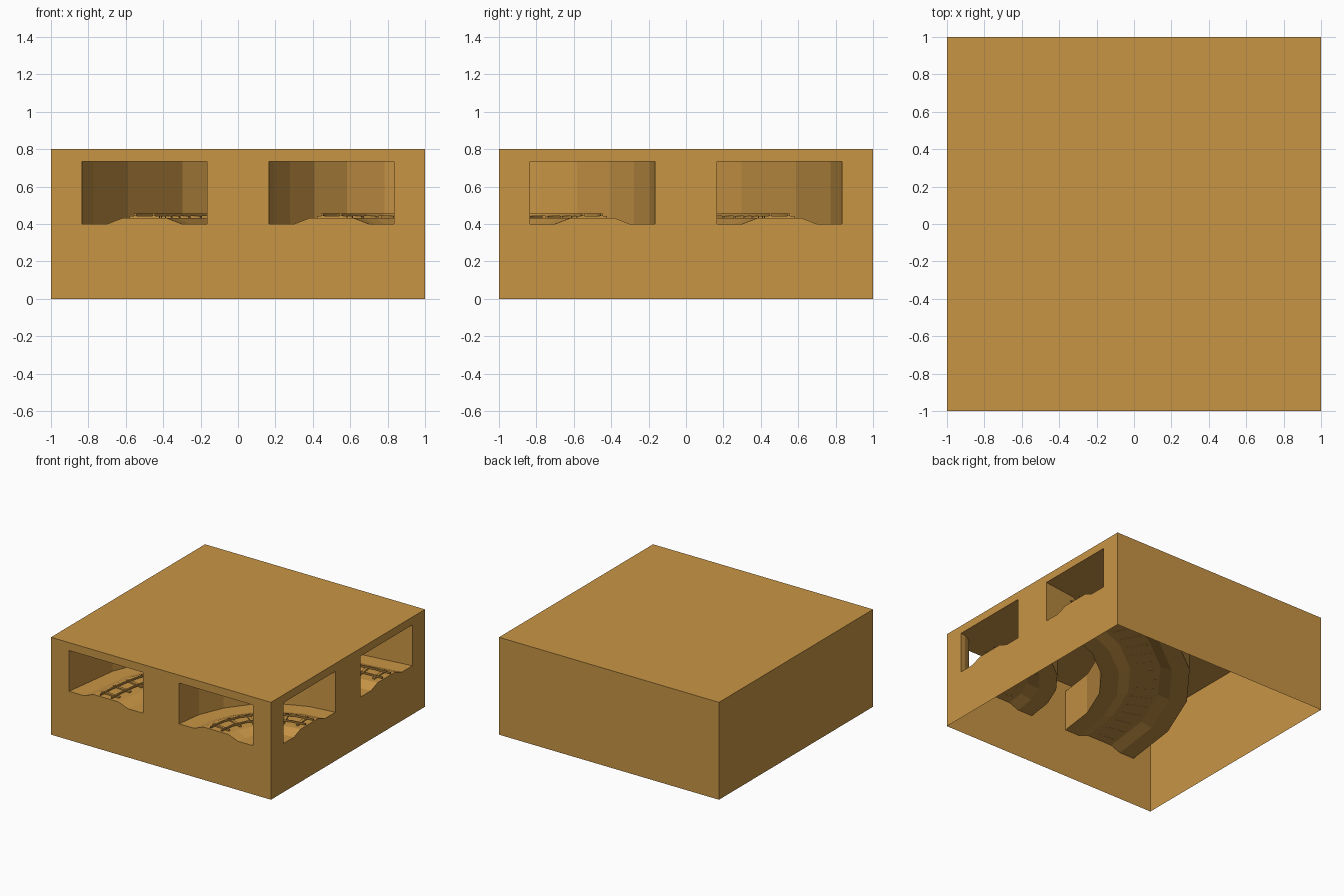
import bpy, bmesh
from math import sin, cos, pi

if "Cube" in bpy.data.objects:
    bpy.data.objects.remove(bpy.data.objects["Cube"])

def material(name, col):
    m = bpy.data.materials.new(name)
    m.diffuse_color = (*col, 1)
    m.use_nodes = True
    m.node_tree.nodes["Principled BSDF"].inputs["Base Color"].default_value = m.diffuse_color
    return m

OCHRE = material("ochre", (0.58, 0.30, 0.06))
TUNNELS = {"inner": 0.5, "outer": 1.5}      # centre-line radii about the corner (1,-1)
H, FLOOR, ROOF, HALF = 0.8, 0.4, 0.735, 0.335
# roadbed cross-section: offset from centre line, height
BED = [(-HALF, FLOOR), (-0.2, FLOOR), (-0.115, 0.433), (0.115, 0.433), (0.2, FLOOR), (HALF, FLOOR)]

def finish(name, bm):
    bmesh.ops.remove_doubles(bm, verts=bm.verts, dist=1e-5)
    me = bpy.data.meshes.new(name)
    bm.to_mesh(me)
    bm.free()
    me.materials.append(OCHRE)
    ob = bpy.data.objects.new(name, me)
    bpy.context.collection.objects.link(ob)
    return ob

def face(bm, pts):
    return bm.faces.new([bm.verts.new(p) for p in pts])

def polar(r, a, z):
    return (1 - r * cos(a), -1 + r * sin(a), z)

def sweep(name, profile, radius, steps, caps=False, inward=False):
    """Sweep a closed profile through the quarter turn from front to right side."""
    bm = bmesh.new()
    rings = [[bm.verts.new(polar(radius + o, i * pi / 2 / steps, z)) for o, z in profile]
             for i in range(steps + 1)]
    n = len(profile)
    for a, b in zip(rings, rings[1:]):
        for k in range(n):
            bm.faces.new((a[k], a[(k + 1) % n], b[(k + 1) % n], b[k]))
    if caps:
        bm.faces.new(rings[0])
        bm.faces.new(rings[-1])
        bmesh.ops.recalc_face_normals(bm, faces=bm.faces)
    else:
        bmesh.ops.recalc_face_normals(bm, faces=bm.faces)
        if inward:
            bmesh.ops.reverse_faces(bm, faces=bm.faces)
    return finish(name, bm)

# Outer shell: open underneath, two portal walls
bm = bmesh.new()
face(bm, [(-1, -1, H), (1, -1, H), (1, 1, H), (-1, 1, H)])
face(bm, [(1, 1, 0), (-1, 1, 0), (-1, 1, H), (1, 1, H)])
face(bm, [(-1, 1, 0), (-1, -1, 0), (-1, -1, H), (-1, 1, H)])

# wall outline in (distance from the corner, height): lower comb with pillars, then lintel
comb, lintel = [(2, 0), (0, 0), (0, ROOF)], [(0, ROOF)]
for c in TUNNELS.values():
    comb += [(c - HALF, ROOF)] + [(c + o, z) for o, z in BED] + [(c + HALF, ROOF)]
    lintel += [(c - HALF, ROOF), (c + HALF, ROOF)]
comb.append((2, ROOF))
lintel += [(2, ROOF), (2, H), (0, H)]
for outline in (comb, lintel):
    f = face(bm, [(1 - d, -1, z) for d, z in outline])
    f.normal_update()
    if f.normal.y > 0:
        f.normal_flip()
    f = face(bm, [(1, -1 + d, z) for d, z in outline])
    f.normal_update()
    if f.normal.x < 0:
        f.normal_flip()
finish("hill_shell", bm)

# Tunnels with track
for label, c in TUNNELS.items():
    sweep(label + "_tunnel", BED + [(HALF, ROOF), (-HALF, ROOF)], c, 6, inward=True)
    for side, s in (("near", -1), ("far", 1)):
        o = s * 0.05
        sweep(f"{label}_{side}_rail", [(o - .006, .443), (o + .006, .443), (o + .006, .455), (o - .006, .455)],
              c, 6 if c < 1 else 18, caps=True)
    # sleepers laid radially across the roadbed
    bm = bmesh.new()
    count = 6 if c < 1 else 18
    for i in range(count):
        a = (i + 0.5) * pi / 2 / count
        w = 0.011 / c
        corner = [(c - .08, a - w), (c + .08, a - w), (c + .08, a + w), (c - .08, a + w)]
        lo = [bm.verts.new(polar(r, t, 0.432)) for r, t in corner]
        hi = [bm.verts.new(polar(r, t, 0.444)) for r, t in corner]
        bm.faces.new(lo)
        bm.faces.new(hi)
        for k in range(4):
            j = (k + 1) % 4
            bm.faces.new((lo[k], lo[j], hi[j], hi[k]))
    bmesh.ops.recalc_face_normals(bm, faces=bm.faces)
    finish(label + "_sleepers", bm)
